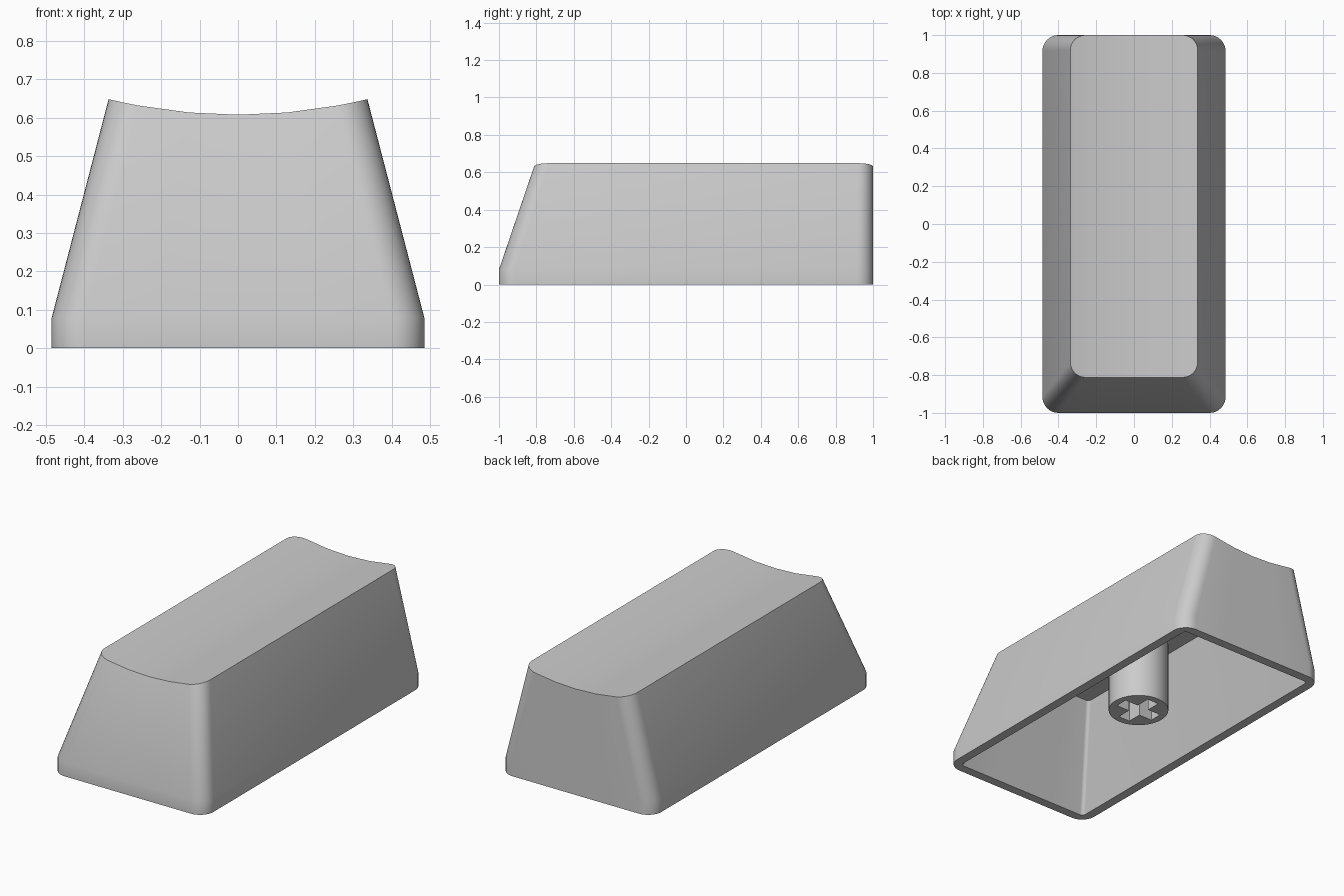
import bpy, bmesh
from math import sin, cos, pi

if "Cube" in bpy.data.objects:
    bpy.data.objects.remove(bpy.data.objects["Cube"])

ARC, MID = 8, 4          # corner and straight-edge segments
SKIRT = 0.08             # height of the straight skirt
STEM_Y = 0.038


def outline(hx, y0, y1, r):
    """Rounded rectangle: front edge left to right, then back edge right to left."""
    xs = []
    for i in range(ARC + 1):
        a = i / ARC * pi / 2
        xs.append((-hx + r - r * cos(a), r - r * sin(a)))
    w = hx - r
    mid = [(-w + 2 * w * i / MID, 0) for i in range(1, MID)]
    half = xs + mid + [(-x, d) for x, d in reversed(xs)]
    return [(x, y0 + d) for x, d in half] + [(x, y1 - d) for x, d in reversed(half)]


def flat(pts, z):
    return [(x, y, z) for x, y in pts]


def dished(pts):
    """Lay an outline on the cylindrical dish of the top."""
    return [(x, y, 0.608 + x * x / 2.8) for x, y in pts]


def finish(bm, name):
    bmesh.ops.recalc_face_normals(bm, faces=bm.faces)
    me = bpy.data.meshes.new(name)
    bm.to_mesh(me)
    bm.free()
    ob = bpy.data.objects.new(name, me)
    bpy.context.collection.objects.link(ob)
    return ob


def activate(ob):
    bpy.ops.object.select_all(action='DESELECT')
    ob.select_set(True)
    bpy.context.view_layer.objects.active = ob


# Hollow cap: cavity, bottom rim, skirt, tapered walls and dished top in one loft
base = outline(0.485, -1, 1, 0.085)
rings = [flat(outline(0.275, -0.71, 0.90, 0.02), 0.555),
         flat(outline(0.432, -0.947, 0.947, 0.02), 0),
         flat(base, 0), flat(base, SKIRT),
         dished(outline(0.337, -0.812, 1, 0.08))]
bm = bmesh.new()
loops = [[bm.verts.new(p) for p in ring] for ring in rings]
n = len(base)
for a, b in zip(loops, loops[1:]):
    for i in range(n):
        j = (i + 1) % n
        bm.faces.new((a[i], a[j], b[j], b[i]))
for ring in (loops[0], loops[-1]):          # ceiling and top as front-to-back strips
    for i in range(n // 2 - 1):
        bm.faces.new((ring[i], ring[i + 1], ring[n - 2 - i], ring[n - 1 - i]))
cap = finish(bm, "key_shell")
activate(cap)
bpy.ops.object.shade_smooth_by_angle()

# Stem post under the ceiling
bm = bmesh.new()
bmesh.ops.create_cone(bm, cap_ends=True, segments=48, radius1=0.162, radius2=0.162, depth=0.5)
bmesh.ops.translate(bm, verts=bm.verts, vec=(0, STEM_Y, 0.067 + 0.25))
stem = finish(bm, "stem")

# Cross-shaped socket cut into the stem
L, W = 0.122, 0.037
plus = []
for k in range(4):
    for x, y in [(L, -W), (L, W), (W, W)]:
        for _ in range(k):
            x, y = -y, x
        plus.append((x, y + STEM_Y))
bm = bmesh.new()
face = bm.faces.new([bm.verts.new((x, y, 0.0)) for x, y in plus])
ext = bmesh.ops.extrude_face_region(bm, geom=[face])
bmesh.ops.translate(bm, vec=(0, 0, 0.32),
                    verts=[v for v in ext["geom"] if isinstance(v, bmesh.types.BMVert)])
cutter = finish(bm, "socket_cutter")
cutter.hide_render = True
mod = stem.modifiers.new("socket", 'BOOLEAN')
mod.operation = 'DIFFERENCE'
mod.solver = 'EXACT'
mod.object = cutter
activate(stem)
bpy.ops.object.modifier_apply(modifier="socket")
bpy.data.objects.remove(cutter)
bpy.ops.object.shade_smooth_by_angle()
